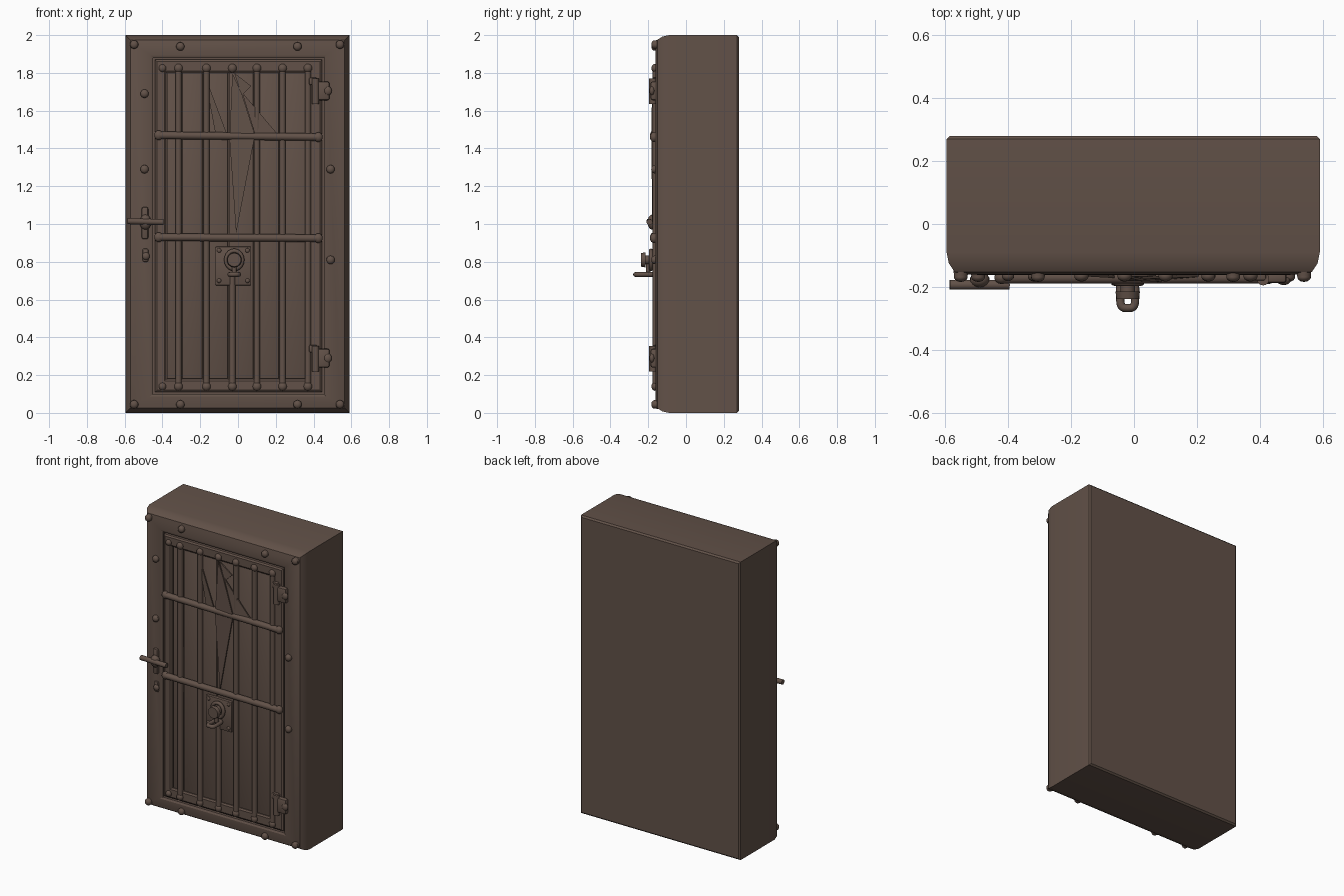
import bpy, bmesh, math
from mathutils import Vector

if "Cube" in bpy.data.objects:
    bpy.data.objects.remove(bpy.data.objects["Cube"])

mat = bpy.data.materials.new("dark brown iron")
mat.diffuse_color = (0.122, 0.083, 0.065, 1)
mat.use_nodes = True
mat.node_tree.nodes["Principled BSDF"].inputs["Base Color"].default_value = mat.diffuse_color


def finish(name, bm, angle=35):
    bmesh.ops.recalc_face_normals(bm, faces=bm.faces)
    me = bpy.data.meshes.new(name)
    bm.to_mesh(me)
    bm.free()
    ob = bpy.data.objects.new(name, me)
    bpy.context.collection.objects.link(ob)
    me.materials.append(mat)
    bpy.ops.object.select_all(action='DESELECT')
    ob.select_set(True)
    bpy.context.view_layer.objects.active = ob
    bpy.ops.object.shade_smooth_by_angle(angle=math.radians(angle))
    return ob


def box(name, x0, x1, y0, y1, z0, z1, bevel=0.006):
    bm = bmesh.new()
    bmesh.ops.create_cube(bm, size=1)
    for v in bm.verts:
        v.co = ((x0 + x1) / 2 + v.co.x * (x1 - x0), (y0 + y1) / 2 + v.co.y * (y1 - y0),
                (z0 + z1) / 2 + v.co.z * (z1 - z0))
    bmesh.ops.bevel(bm, geom=bm.edges[:], offset=bevel, segments=2, affect='EDGES', profile=0.5)
    return finish(name, bm)


def rod(name, a, b, r, r2=None, seg=14):
    a, b = Vector(a), Vector(b)
    bm = bmesh.new()
    bmesh.ops.create_cone(bm, cap_ends=True, segments=seg, radius1=r, radius2=r2 or r, depth=(b - a).length)
    rot = (b - a).to_track_quat('Z', 'Y')
    for v in bm.verts:
        v.co = rot @ v.co + (a + b) / 2
    return finish(name, bm)


def ball(name, x, y, z, rx, ry, rz):
    bm = bmesh.new()
    bmesh.ops.create_uvsphere(bm, u_segments=14, v_segments=8, radius=1)
    for v in bm.verts:
        v.co = (x + v.co.x * rx, y + v.co.y * ry, z + v.co.z * rz)
    return finish(name, bm, 60)


def tube(name, pts, r, cyclic=True):
    cu = bpy.data.curves.new(name, 'CURVE')
    cu.dimensions = '3D'
    cu.bevel_depth = r
    cu.bevel_resolution = 2
    cu.use_fill_caps = True
    sp = cu.splines.new('POLY')
    sp.points.add(len(pts) - 1)
    for p, c in zip(sp.points, pts):
        p.co = (*c, 1)
    sp.use_cyclic_u = cyclic
    cu.materials.append(mat)
    ob = bpy.data.objects.new(name, cu)
    bpy.context.collection.objects.link(ob)


def shard(name, pts, thick=0.008):
    bm = bmesh.new()
    f = bm.faces.new([bm.verts.new(p) for p in pts])
    ex = bmesh.ops.extrude_face_region(bm, geom=[f])
    for v in ex['geom']:
        if isinstance(v, bmesh.types.BMVert):
            v.co.y += thick
    finish(name, bm)


# wall block, raised frame, groove, door border and sunken panel as nested rectangles
rings = [(-.585, .58, .01, 1.99, .28), (-.595, .59, 0, 2, .27), (-.595, .59, 0, 2, -.09),
         (-.588, .583, .008, 1.992, -.125), (-.57, .565, .025, 1.975, -.152),
         (-.545, .54, .045, 1.95, -.16),
         (-.465, .467, .088, 1.895, -.162), (-.45, .455, .10, 1.88, -.155),
         (-.45, .455, .10, 1.88, -.135), (-.44, .445, .11, 1.87, -.135),
         (-.44, .445, .11, 1.87, -.155), (-.43, .435, .12, 1.86, -.162),
         (-.39, .37, .17, 1.81, -.162), (-.38, .36, .18, 1.80, -.155),
         (-.38, .36, .18, 1.80, -.138)]
bm = bmesh.new()
loops = [[bm.verts.new(p) for p in ((a, y, c), (b, y, c), (b, y, d), (a, y, d))]
         for a, b, c, d, y in rings]
for p, q in zip(loops, loops[1:]):
    for i in range(4):
        j = (i + 1) % 4
        bm.faces.new((p[i], p[j], q[j], q[i]))
bm.faces.new(loops[0])
bm.faces.new(loops[-1])
finish("wall_and_frame", bm, 30)

# door planks with narrow gaps
bars = [-.315, -.167, -.03, .10, .236, .37]
edges = [-.38, -.30, -.185, -.05, .085, .22, .36]
for a, b in zip(edges, edges[1:]):
    box("door_plank", a + .004, b - .004, -.152, -.13, .18, 1.80, .004)

# vertical bars, with a stud at each end
for i, x in enumerate(bars):
    top = .72 if i == 2 else 1.82
    rod("vertical_bar", (x, -.16, .14), (x, -.16, top), .017)
    for z in (.14, 1.825):
        ball("bar_stud", x, -.165, z, .023, .018, .023)
for z in (.14, 1.825):
    ball("bar_stud", -.40, -.165, z, .02, .016, .02)

# horizontal bars
for z0, z1 in ((1.47, 1.46), (.93, .925)):
    rod("cross_bar", (-.43, -.17, z0), (.43, -.17, z1), .02)
    for x, z in ((-.42, z0), (.425, z1)):
        ball("cross_bar_end", x, -.17, z, .024, .021, .026)

# bent metal shards
shard("long_shard", [(-.03, -.168, 1.80), (.02, -.18, 1.69), (.09, -.184, 1.47), (-.01, -.178, .95), (-.045, -.18, 1.45)])
shard("side_shard", [(-.02, -.168, 1.80), (.07, -.165, 1.73), (.02, -.17, 1.68)])
shard("lower_shard", [(.02, -.175, 1.70), (.21, -.168, 1.475), (.09, -.178, 1.475)])
shard("thin_shard", [(-.18, -.165, 1.80), (-.06, -.172, 1.48), (-.12, -.168, 1.48)])

# frame rivets
rivets = [(x, z) for x in (-.305, .315) for z in (.045, 1.94)]
rivets += [(x, z) for x in (-.55, .54) for z in (.045, 1.95)]
rivets += [(-.495, 1.69), (-.495, 1.29), (.49, 1.29), (.49, .81)]
for x, z in rivets:
    rod("rivet_base", (x, -.145, z), (x, -.168, z), .024, .022)
    ball("rivet", x, -.168, z, .022, .016, .022)

# cross shaped handle and keyhole below it
rod("handle_lever", (-.585, -.193, 1.015), (-.395, -.193, 1.01), .016)
ball("handle_hub", -.49, -.178, 1.01, .032, .026, .04)
box("handle_plate", -.51, -.475, -.178, -.15, .92, 1.09, .01)
box("keyhole_plate", -.505, -.475, -.172, -.15, .80, .87, .008)
ball("keyhole_knob", -.487, -.17, .83, .02, .013, .02)

# hinges
for z in (1.705, .29):
    rod("hinge_pin", (.41, -.175, z - .07), (.41, -.175, z + .065), .02)
    box("hinge_leaf", .41, .485, -.188, -.15, z - .05, z + .05, .012)
    box("hinge_door_leaf", .375, .42, -.18, -.15, z + .03, z + .07, .008)
    ball("hinge_rivet", .475, -.18, z, .022, .014, .025)

# lock plate, round knob with collar, hanging loop
box("lock_plate", -.12, .07, -.17, -.14, .675, .88, .006)
for x in (-.10, .05):
    for z in (.70, .86):
        ball("lock_plate_rivet", x, -.17, z, .012, .008, .012)
rod("knob_stem", (-.02, -.15, .81), (-.02, -.225, .81), .024)
rod("knob_cap", (-.02, -.215, .81), (-.02, -.238, .81), .04, .036)
n = 20
tube("knob_ring", [(-.02 + .042 * math.cos(t * math.tau / n), -.185, .81 + .048 * math.sin(t * math.tau / n))
                   for t in range(n)], .012)
loop = []
for t in range(24):
    c, s = math.cos(t * math.tau / 24), math.sin(t * math.tau / 24)
    loop.append((-.02 + .024 * math.copysign(abs(c) ** .5, c), -.22 + .047 * math.copysign(abs(s) ** .5, s), .733))
tube("hanging_loop", loop, .013)
rod("loop_link", (-.02, -.20, .735), (-.02, -.20, .79), .012)
